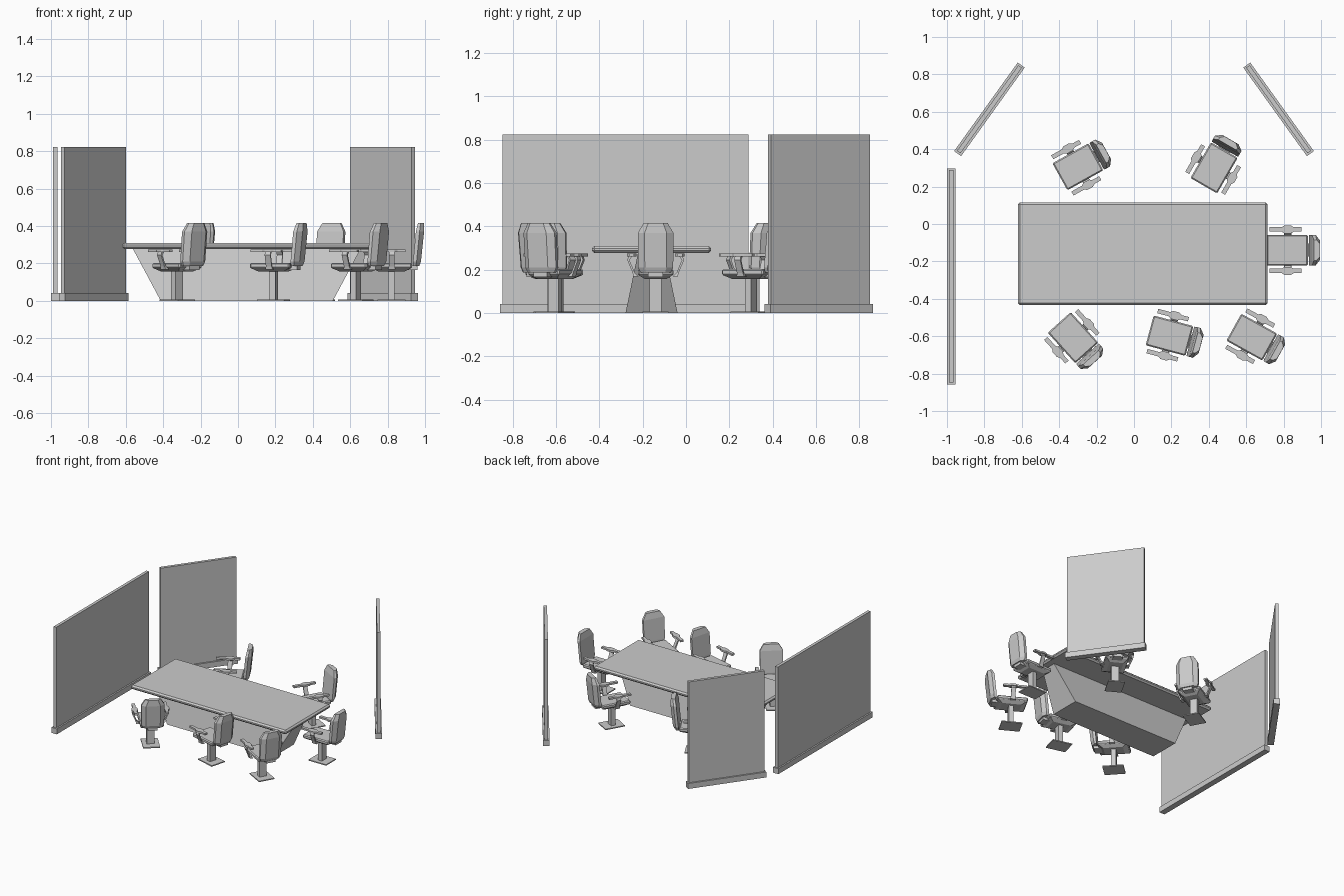
import bpy, bmesh
from math import radians
from mathutils import Matrix, Vector

if "Cube" in bpy.data.objects:
    bpy.data.objects.remove(bpy.data.objects["Cube"])


def loft_mesh(name, rings, bevel=0.0):
    """Closed solid through rings that all have the same number of points."""
    bm = bmesh.new()
    loops = [[bm.verts.new(p) for p in ring] for ring in rings]
    n = len(loops[0])
    for a, b in zip(loops, loops[1:]):
        for i in range(n):
            j = (i + 1) % n
            bm.faces.new((a[i], a[j], b[j], b[i]))
    bm.faces.new(loops[0])
    bm.faces.new(loops[-1])
    if bevel:
        bmesh.ops.bevel(bm, geom=bm.edges[:], offset=bevel, segments=1,
                        profile=0.5, affect='EDGES')
    bmesh.ops.recalc_face_normals(bm, faces=bm.faces)
    mesh = bpy.data.meshes.new(name)
    bm.to_mesh(mesh)
    bm.free()
    return mesh


def rect(cx, cy, hx, hy, z):
    return [(cx - hx, cy - hy, z), (cx + hx, cy - hy, z),
            (cx + hx, cy + hy, z), (cx - hx, cy + hy, z)]


def box_mesh(name, cx, cy, lx, ly, z0, z1, bevel=0.0):
    return loft_mesh(name, [rect(cx, cy, lx / 2, ly / 2, z) for z in (z0, z1)], bevel)


def place(mesh, name, matrix=None):
    ob = bpy.data.objects.new(name, mesh)
    bpy.context.collection.objects.link(ob)
    if matrix is not None:
        ob.matrix_world = matrix
    return ob


def pose(x, y, angle):
    return Matrix.Translation((x, y, 0)) @ Matrix.Rotation(radians(angle), 4, 'Z')


# Partition screens: a foot rail with a thin panel standing in it
screens = [("side", -0.977, -0.28, 90, 1.155),
           ("back_left", -0.773, 0.613, 54.3, 0.583),
           ("back_right", 0.773, 0.613, -54.3, 0.583)]
for label, x, y, angle, length in screens:
    m = pose(x, y, angle)
    place(box_mesh("screen_rail", 0, 0, length, 0.046, 0, 0.042), label + "_screen_rail", m)
    place(box_mesh("screen_panel", 0, 0, length - 0.02, 0.023, 0.04, 0.823),
          label + "_screen_panel", m)

# Table: chamfered top on a tapered pedestal
TX, TY = 0.047, -0.159
place(box_mesh("table_top", TX, TY, 1.335, 0.55, 0.278, 0.31, 0.011), "table_top")
place(loft_mesh("table_pedestal", [rect(TX, TY, 0.46, 0.12, 0),
                                   rect(TX, TY, 0.61, 0.062, 0.28)]), "table_pedestal")


# Chair parts, sitter facing -x, origin under the post
def back_ring(x, z, w, t):
    return [(x, -w, z), (x + 0.45 * t, -w, z), (x + t, -0.62 * w, z),
            (x + t, 0.62 * w, z), (x + 0.45 * t, w, z), (x, w, z)]


def arm_pad_ring(side, z):
    half = [(-0.095, 0.012), (-0.03, 0.012), (-0.015, 0.022), (0.018, 0.022),
            (0.034, 0.012), (0.075, 0.012)]
    pts = half + [(x, -y) for x, y in reversed(half)]
    return [(x, side * 0.111 + y, z) for x, y in pts]


chair = {
    "foot_plate": box_mesh("foot_plate", 0, 0, 0.15, 0.12, 0, 0.008),
    "post": box_mesh("post", 0, 0, 0.034, 0.055, 0.005, 0.165),
    "seat_pan": loft_mesh("seat_pan", [rect(0, 0, 0.07, 0.05, 0.157),
                                       rect(0, 0, 0.105, 0.078, 0.175)]),
    "seat_cushion": box_mesh("seat_cushion", 0, 0, 0.22, 0.165, 0.173, 0.203, 0.007),
    "backrest": loft_mesh("backrest", [back_ring(0.115, 0.187, 0.07, 0.034),
                                       back_ring(0.116, 0.21, 0.081, 0.042),
                                       back_ring(0.131, 0.37, 0.082, 0.044),
                                       back_ring(0.142, 0.416, 0.055, 0.032)]),
    "back_bracket": box_mesh("back_bracket", 0.105, 0, 0.07, 0.07, 0.166, 0.19),
}
for side, label in ((-1, "left"), (1, "right")):
    chair[label + "_arm_pad"] = loft_mesh("arm_pad", [arm_pad_ring(side, z)
                                                      for z in (0.261, 0.275)])
    # Leaning strut: out from under the seat, then up to the arm pad
    chair[label + "_arm_strut"] = loft_mesh("arm_strut", [
        rect(0.002, side * 0.09, 0.02, 0.012, 0.168),
        rect(0.002, side * 0.101, 0.016, 0.005, 0.185),
        rect(0.002, side * 0.126, 0.016, 0.005, 0.245),
        rect(0.002, side * 0.116, 0.016, 0.008, 0.263)])

# Six chairs around the table (x, y, direction of the back)
seats = [(0.82, -0.14, 0), (-0.326, -0.608, -48), (0.19, -0.597, -15),
         (0.63, -0.605, -29), (-0.30, 0.306, 29), (0.428, 0.30, 60)]
for i, spot in enumerate(seats, 1):
    for part, mesh in chair.items():
        place(mesh, f"chair_{i}_{part}", pose(*spot))
